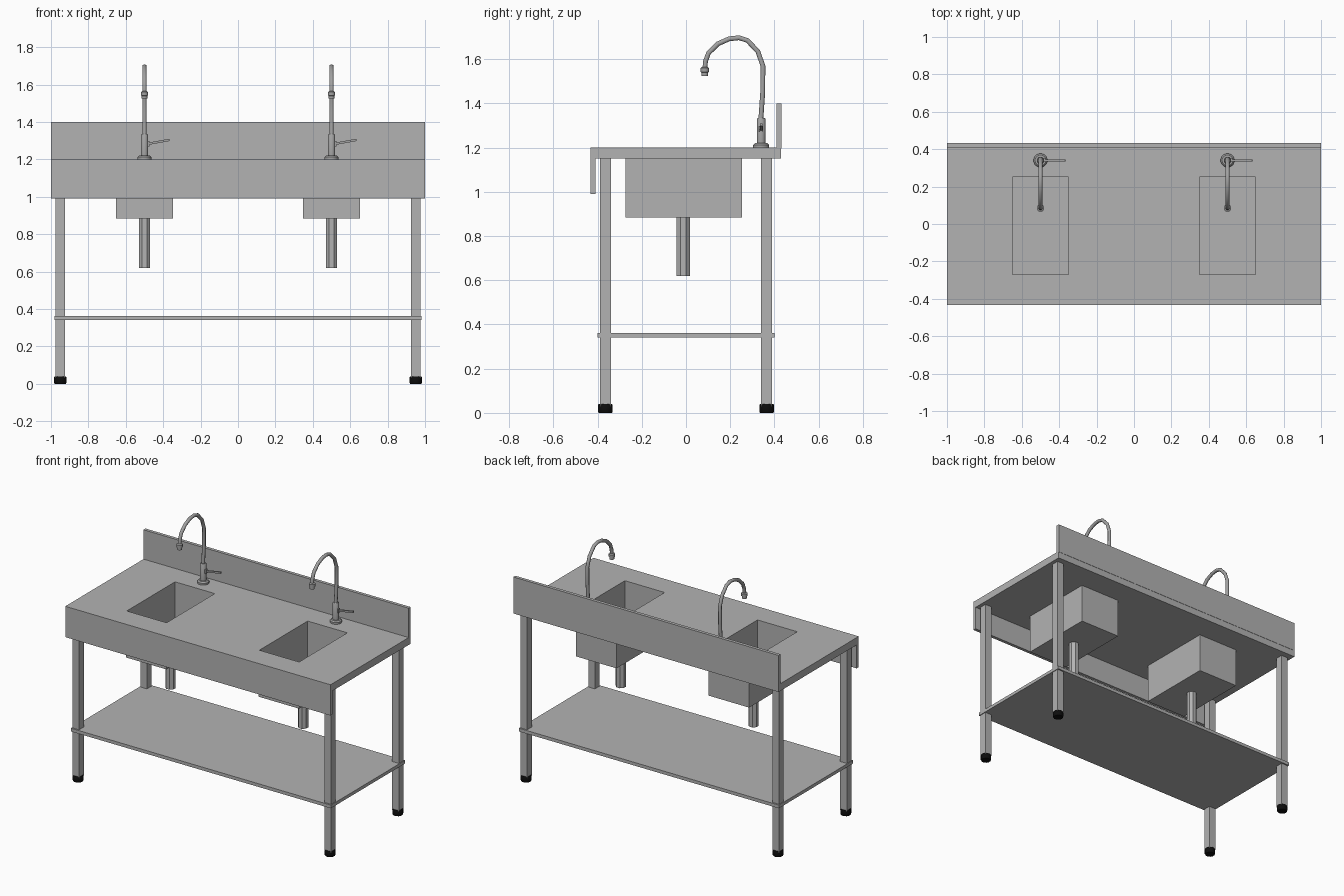
import bpy, bmesh, math
from mathutils import Vector

if "Cube" in bpy.data.objects:
    bpy.data.objects.remove(bpy.data.objects["Cube"])


def material(name, value):
    m = bpy.data.materials.new(name)
    m.diffuse_color = (value, value, value, 1)
    m.use_nodes = True
    m.node_tree.nodes["Principled BSDF"].inputs["Base Color"].default_value = m.diffuse_color
    return m


STEEL = material("brushed steel", 0.45)
CHROME = material("tap metal", 0.36)
BLACK = material("black rubber", 0.004)


def finish(bm, name, mat, smooth=False):
    bmesh.ops.recalc_face_normals(bm, faces=bm.faces)
    me = bpy.data.meshes.new(name)
    bm.to_mesh(me)
    bm.free()
    me.materials.append(mat)
    ob = bpy.data.objects.new(name, me)
    bpy.context.collection.objects.link(ob)
    if smooth:
        bpy.ops.object.select_all(action='DESELECT')
        ob.select_set(True)
        bpy.context.view_layer.objects.active = ob
        bpy.ops.object.shade_smooth_by_angle(angle=math.radians(40))
    return ob


def box(name, lo, hi, mat=STEEL, open_top=False):
    bm = bmesh.new()
    bmesh.ops.create_cube(bm, size=1)
    for v in bm.verts:
        v.co = Vector([lo[i] + (v.co[i] + 0.5) * (hi[i] - lo[i]) for i in range(3)])
    if open_top:
        top = [f for f in bm.faces if f.calc_center_median().z > hi[2] - 1e-4]
        bmesh.ops.delete(bm, geom=top, context='FACES_ONLY')
    return finish(bm, name, mat)


def lathe(name, x, y, profile, mat, sides, smooth=True):
    """Closed turned solid from (radius, z) pairs."""
    bm = bmesh.new()
    rings = []
    for r, z in profile:
        rings.append([bm.verts.new((x + r * math.cos((k + 0.5) * math.tau / sides),
                                    y + r * math.sin((k + 0.5) * math.tau / sides), z))
                      for k in range(sides)])
    for a, b in zip(rings, rings[1:]):
        for k in range(sides):
            j = (k + 1) % sides
            bm.faces.new((a[k], a[j], b[j], b[k]))
    bm.faces.new(rings[0])
    bm.faces.new(rings[-1])
    return finish(bm, name, mat, smooth)


def tube(name, x, path, radius, sides=10):
    """Tube following (y, z) points in the plane at x."""
    bm = bmesh.new()
    pts = [Vector((x, y, z)) for y, z in path]
    rings = []
    for i, p in enumerate(pts):
        t = (pts[min(i + 1, len(pts) - 1)] - pts[max(i - 1, 0)]).normalized()
        side = Vector((1, 0, 0))
        up = t.cross(side)
        rings.append([bm.verts.new(p + radius * (math.cos(k * math.tau / sides) * side
                                                 + math.sin(k * math.tau / sides) * up))
                      for k in range(sides)])
    for a, b in zip(rings, rings[1:]):
        for k in range(sides):
            j = (k + 1) % sides
            bm.faces.new((a[k], a[j], b[j], b[k]))
    bm.faces.new(rings[0])
    bm.faces.new(rings[-1])
    return finish(bm, name, CHROME, True)


# Worktop slab with two rectangular openings
xs = [-1, -0.65, -0.35, 0.35, 0.65, 1]
ys = [-0.41, -0.27, 0.25, 0.43]
bm = bmesh.new()
grid = [[bm.verts.new((x, y, 1.15)) for y in ys] for x in xs]
for i in range(5):
    for j in range(3):
        if not (j == 1 and i in (1, 3)):
            bm.faces.new((grid[i][j], grid[i + 1][j], grid[i + 1][j + 1], grid[i][j + 1]))
ext = bmesh.ops.extrude_face_region(bm, geom=bm.faces[:])
bmesh.ops.translate(bm, vec=(0, 0, 0.05),
                    verts=[g for g in ext["geom"] if isinstance(g, bmesh.types.BMVert)])
if any(abs(f.normal.z) > 0 for f in bm.faces):
    bmesh.ops.dissolve_degenerate(bm, dist=1e-6, edges=bm.edges[:])
finish(bm, "worktop", STEEL)

# Front apron, splashback and lower shelf
box("front_apron", (-1, -0.432, 0.99), (1, -0.41, 1.2))
box("splashback", (-1, 0.41, 1.195), (1, 0.432, 1.4))
box("shelf", (-0.98, -0.4, 0.34), (0.98, 0.4, 0.362))

# Legs with rubber feet
for sx in (-1, 1):
    for sy in (-1, 1):
        cx, cy = sx * 0.95, sy * 0.365
        box("leg", (cx - 0.025, cy - 0.025, 0.03), (cx + 0.025, cy + 0.025, 1.15))
        lathe("foot", cx, cy, [(0.031, 0), (0.034, 0.005), (0.034, 0.036), (0.031, 0.04)],
              BLACK, 12)

for cx in (-0.5, 0.5):
    # Basin and drain pipe
    basin = box("basin", (cx - 0.15, -0.27, 0.886), (cx + 0.15, 0.25, 1.15), open_top=True)
    shell = basin.modifiers.new("wall", 'SOLIDIFY')
    shell.thickness = 0.005
    shell.offset = 1
    lathe("drain_pipe", cx, -0.013, [(0.033, 0.62), (0.033, 0.888)], STEEL, 8, False)

    # Tap: base flange, body, swan neck, nozzle
    ty = 0.34
    lathe("tap_base", cx, ty, [(0.037, 1.2), (0.037, 1.212), (0.029, 1.22)], CHROME, 16)
    lathe("tap_body", cx, ty, [(0.02, 1.218), (0.02, 1.33), (0.016, 1.335)], CHROME, 12)
    tube("tap_neck", cx, [(0.338, 1.32), (0.347, 1.45), (0.348, 1.57), (0.325, 1.635),
                          (0.278, 1.685), (0.24, 1.697), (0.195, 1.692), (0.145, 1.67),
                          (0.102, 1.628), (0.088, 1.59), (0.085, 1.55)], 0.0115)
    lathe("tap_nozzle", cx, 0.085, [(0.016, 1.525), (0.016, 1.54), (0.02, 1.542),
                                    (0.02, 1.56), (0.013, 1.565)], CHROME, 12)

    # Lever: short hub and a tilted flat handle
    box("lever_hub", (cx + 0.01, ty - 0.009, 1.27), (cx + 0.026, ty + 0.009, 1.298), CHROME)
    lever = box("lever", (-0.056, -0.005, -0.006), (0.056, 0.005, 0.006), CHROME)
    lever.location = (cx + 0.078, ty, 1.294)
    lever.rotation_euler = (0, -0.18, 0)
